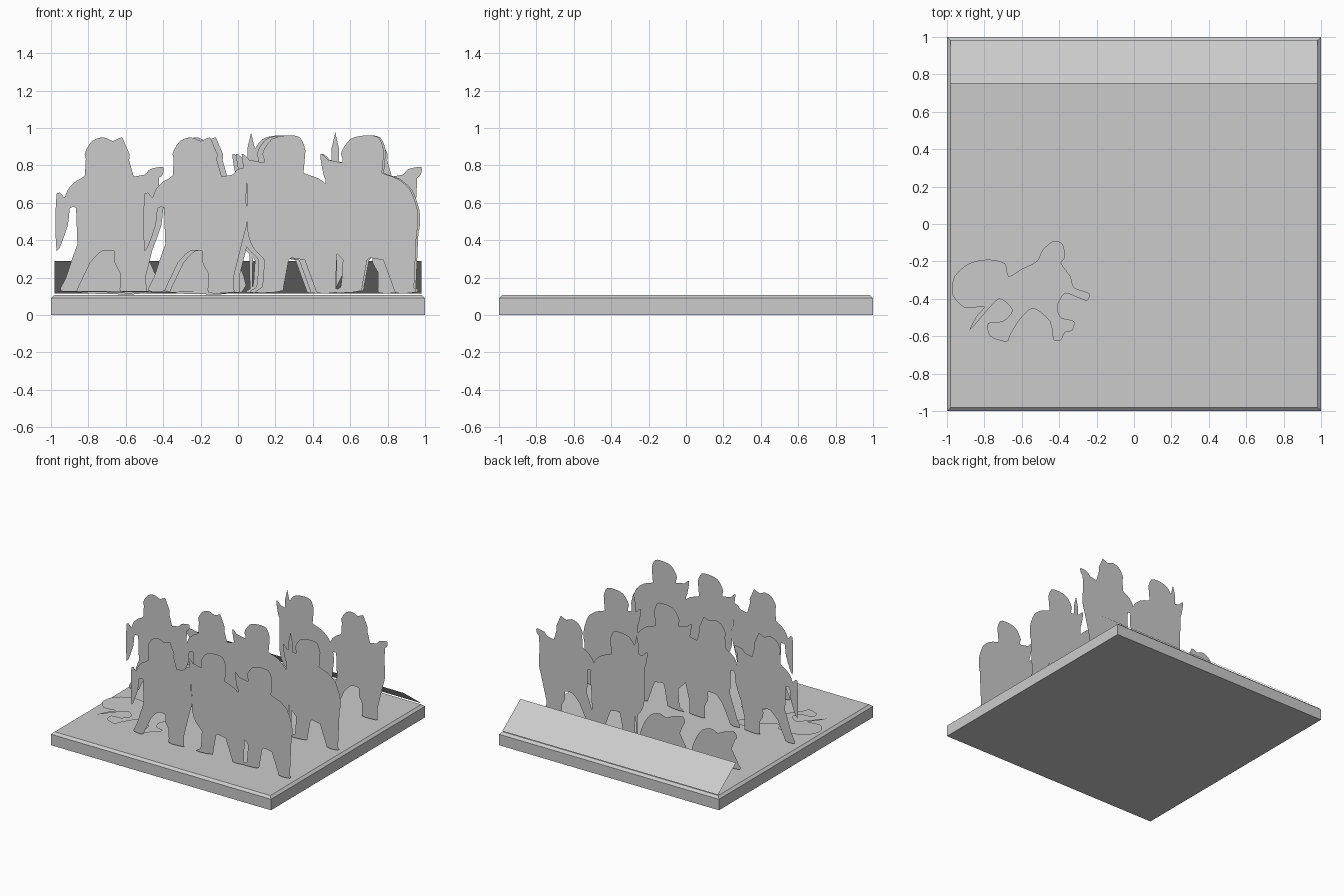
import bpy
import bmesh
from mathutils import Vector

default_cube = bpy.data.objects.get("Cube")
if default_cube:
    bpy.data.objects.remove(default_cube, do_unlink=True)

# One plain grey for the whole display piece
grey = bpy.data.materials.new("plain_grey")
grey.use_nodes = True
colour = (0.6, 0.6, 0.6, 1)
grey.diffuse_color = colour
grey.node_tree.nodes["Principled BSDF"].inputs["Base Color"].default_value = colour


def finish(name, bm):
    """Turn a bmesh into a named grey object."""
    mesh = bpy.data.meshes.new(name)
    bm.to_mesh(mesh)
    bm.free()
    mesh.materials.append(grey)
    part = bpy.data.objects.new(name, mesh)
    bpy.context.collection.objects.link(part)
    return part


def smooth_outline(points, steps=3):
    """Round a closed outline given in hundredths of a unit."""
    knots = [Vector(p) / 100 for p in points]
    count = len(knots)
    outline = []
    for i in range(count):
        before, start, end, after = (knots[(i + k) % count] for k in (-1, 0, 1, 2))
        for step in range(steps):
            t = step / steps
            tangent_in = (end - before) * 0.4
            tangent_out = (after - start) * 0.4
            outline.append(start * (2 * t**3 - 3 * t**2 + 1)
                           + end * (3 * t**2 - 2 * t**3)
                           + tangent_in * (t**3 - 2 * t**2 + t)
                           + tangent_out * (t**3 - t**2))
    return outline


def cutout(name, outline, place):
    """Flat sheet from an outline; place maps each 2D point into space."""
    bm = bmesh.new()
    face = bm.faces.new([bm.verts.new(place(p)) for p in outline])
    bmesh.ops.triangulate(bm, faces=[face])
    return finish(name, bm)


def standing(name, outline, x, y):
    return cutout(name, outline, lambda p: (x + p.x, y, p.y))


# Base slab with a chamfered upper rim
bm = bmesh.new()
bmesh.ops.create_cube(bm, size=2)
for v in bm.verts:
    v.co.z = 0.09 if v.co.z > 0 else 0
top = max(bm.faces, key=lambda f: f.calc_center_median().z)
rim = bmesh.ops.extrude_face_region(bm, geom=[top])
bmesh.ops.delete(bm, geom=[top], context="FACES_ONLY")
for v in rim["geom"]:
    if isinstance(v, bmesh.types.BMVert):
        v.co = (v.co.x * 0.98, v.co.y * 0.98, 0.108)
bmesh.ops.recalc_face_normals(bm, faces=bm.faces)
finish("base", bm)

# Sloping panel along the rear edge
panel = [Vector(p) for p in ((-0.98, 0), (0.98, 0), (0.98, 1), (-0.98, 1))]
cutout("rear_slope", panel,
       lambda p: (p.x, 0.985 - 0.235 * p.y, 0.115 + 0.175 * p.y))

# Swordsman: crested helmet, arm out to the left, second shield edge at right
swordsman = smooth_outline([
    (-9, 79), (-12, 86), (-8, 93), (-2, 95), (3, 93), (8, 95), (9, 91),
    (12, 86), (11, 78), (12, 74), (20, 75), (23, 78), (30, 79), (29, 74),
    (22, 71), (27, 62), (28, 50), (25, 40), (18, 32), (15, 24), (14, 17),
    (21, 13), (19, 12), (7, 12), (8, 20), (4, 28), (4, 34), (-3, 34),
    (-9, 28), (-14, 22), (-16, 13), (-25, 13), (-22, 20), (-18, 32),
    (-14, 42), (-12, 52), (-15, 57), (-20, 57), (-21, 48), (-27, 34),
    (-27, 65), (-21, 61), (-21, 67), (-16, 72), (-9, 75)])

# Guard: rounded crest and a large round shield
guard = smooth_outline([
    (-10, 79), (-14, 86), (-9, 94), (-1, 96), (6, 95), (9, 88), (8, 80),
    (8, 76), (16, 73), (23, 67), (27, 56), (27, 46), (23, 36), (18, 30),
    (18, 22), (21, 16), (26, 14), (25, 12), (15, 12), (14, 20), (11, 28),
    (3, 31), (-1, 28), (-4, 20), (-3, 13), (-18, 12), (-12, 17),
    (-12, 28), (-19, 36), (-22, 46), (-18, 58), (-19, 67), (-23, 74),
    (-25, 86), (-21, 83), (-17, 77), (-9, 75)])

# Crouching figure behind a low shield
croucher = smooth_outline([
    (20, 12), (19, 26), (12, 36), (4, 39), (-2, 37), (-8, 40), (-17, 42),
    (-19, 37), (-14, 33), (-15, 25), (-19, 18), (-21, 12)])

# Ranks of figures, front to back
front, middle, back = -0.67, -0.06, 0.54
ranks = [
    ("swordsman", swordsman, [(-0.23, front), (-0.7, middle), (-0.2, middle),
                              (0.68, back)]),
    ("guard", guard, [(0.27, front), (0.69, front), (0.24, middle),
                      (0.7, middle), (0.22, back)]),
    ("croucher", croucher, [(-0.18, back), (-0.65, back)]),
]
for name, outline, spots in ranks:
    for number, (x, y) in enumerate(spots, 1):
        standing(f"{name}_{number}", outline, x, y)

# Spears held beside two of the guards
half_spear = [(0.006, 0.12), (0.006, 0.8), (0.012, 0.82), (0.02, 0.89), (0, 0.975)]
spear = [Vector(p) for p in half_spear]
spear += [Vector((-p.x, p.y)) for p in reversed(spear[:-1])]
for name, x, y in (("rear_spear", 0.07, back), ("middle_spear", 0.52, middle)):
    standing(name, spear, x, y)

# Fallen soldier lying on the base
fallen = smooth_outline([
    (-97, -38), (-96, -28), (-88, -21), (-78, -19), (-69, -21), (-67, -28),
    (-60, -24), (-52, -20), (-49, -14), (-43, -9), (-38, -11), (-37, -18),
    (-39, -21), (-34, -28), (-32, -34), (-24, -37), (-25, -41), (-31, -39),
    (-37, -37), (-41, -44), (-39, -50), (-32, -52), (-33, -57), (-37, -58),
    (-39, -62), (-43, -62), (-45, -52), (-54, -45), (-61, -51), (-66, -59),
    (-68, -63), (-77, -60), (-78, -53), (-70, -52), (-65, -46), (-72, -40),
    (-80, -48), (-88, -57), (-84, -49), (-80, -44), (-90, -45)])
cutout("fallen_soldier", fallen, lambda p: (p.x, p.y, 0.13 + 0.02 * (p.y + 0.1)))
